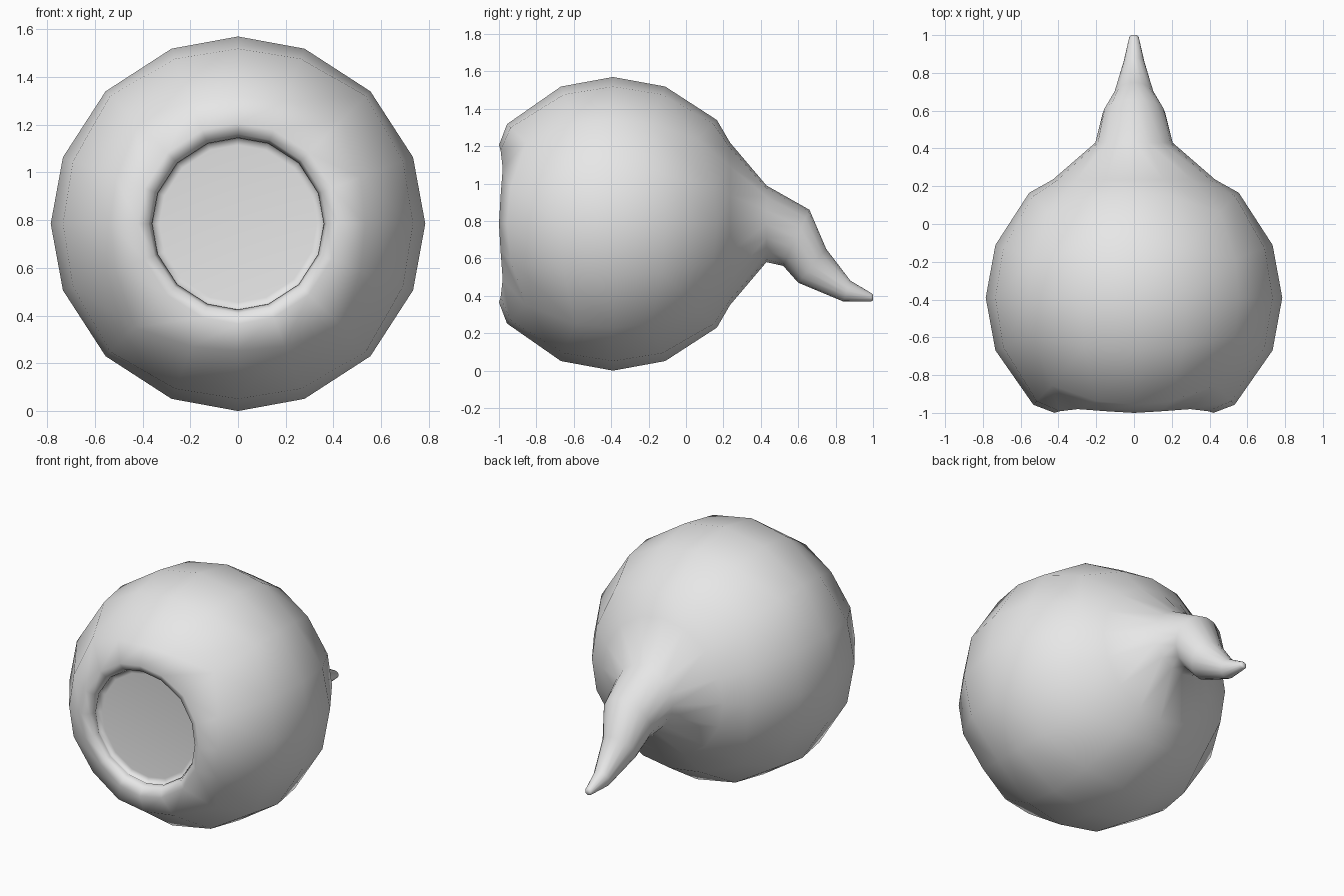
import bpy, bmesh, math
from mathutils import Vector

cube = bpy.data.objects.get("Cube")
if cube:
    bpy.data.objects.remove(cube, do_unlink=True)

RADIUS = 0.785
CENTRE = Vector((0, -0.39, RADIUS))

grey = bpy.data.materials.new("light grey")
grey.use_nodes = True
grey.diffuse_color = (0.8, 0.8, 0.8, 1)
grey.node_tree.nodes["Principled BSDF"].inputs["Base Color"].default_value = (0.8, 0.8, 0.8, 1)


def loft(bm, loop, rings):
    """Join a boundary loop to successive rings, then cap the last one.
    Each ring: half width, (y, z) of its top, (y, z) of its bottom, diagonal y shift."""
    angles = [math.atan2(v.co.z - RADIUS, v.co.x) for v in loop]
    for width, top, bottom, shift in rings:
        mid = (Vector(top) + Vector(bottom)) / 2
        half = (Vector(top) - Vector(bottom)) / 2
        new = []
        for a in angles:
            yz = mid + half * math.sin(a)
            lift = shift * (1 - math.cos(4 * a)) / 2
            new.append(bm.verts.new((width * math.cos(a), yz.x + lift, yz.y)))
        for i in range(len(loop)):
            j = (i + 1) % len(loop)
            bm.faces.new((loop[i], loop[j], new[j], new[i]))
        loop = new
    bm.faces.new(loop)


def disc(radius, y, shift=0):
    return radius, (y, RADIUS + radius), (y, RADIUS - radius), shift


# Round body made from a gridded cube, with its front and back patches opened
bm = bmesh.new()
bmesh.ops.create_cube(bm, size=2)
bmesh.ops.subdivide_edges(bm, edges=bm.edges[:], cuts=3, use_grid_fill=True)
patches = {s: [f for f in bm.faces if f.calc_center_median().y * s > 0.99] for s in (-1, 1)}
loops = {}
for s, faces in patches.items():
    rim = {v for f in faces for v in f.verts if max(abs(v.co.x), abs(v.co.z)) > 0.99}
    loops[s] = sorted(rim, key=lambda v: math.atan2(v.co.z, v.co.x))
bmesh.ops.delete(bm, geom=patches[-1] + patches[1], context='FACES')
for v in bm.verts:
    v.co = Vector([c * 0.76 if abs(c) < 0.9 else c for c in v.co])
    v.co = CENTRE + v.co.normalized() * RADIUS
for v in loops[-1]:
    v.co = Vector((v.co.x * 0.96, v.co.y - 0.012, RADIUS + (v.co.z - RADIUS) * 0.96))

# Rolled front lip and recessed flat disc
loft(bm, loops[-1], [
    disc(0.42, -1.0, 0.02),
    disc(0.375, -0.975, 0.01),
    disc(0.36, -0.935),
    disc(0.37, -0.915),
    disc(0.33, -0.91),
])

# Drooping, tapered tail
loft(bm, loops[1], [
    (0.43, (0.235, 1.22), (0.235, 0.35), 0),
    (0.205, (0.43, 0.99), (0.43, 0.58), 0),
    (0.165, (0.66, 0.86), (0.52, 0.56), 0),
    (0.11, (0.75, 0.65), (0.60, 0.47), 0),
    (0.055, (0.88, 0.48), (0.84, 0.37), 0),
    (0.025, (0.99, 0.415), (0.99, 0.37), 0),
    (0.016, (1.0, 0.405), (1.0, 0.375), 0),
])

bmesh.ops.recalc_face_normals(bm, faces=bm.faces[:])
for f in bm.faces:
    f.smooth = True
mesh = bpy.data.meshes.new("round_body_with_tail")
bm.to_mesh(mesh)
bm.free()
mesh.materials.append(grey)
body = bpy.data.objects.new("round_body_with_tail", mesh)
bpy.context.collection.objects.link(body)
